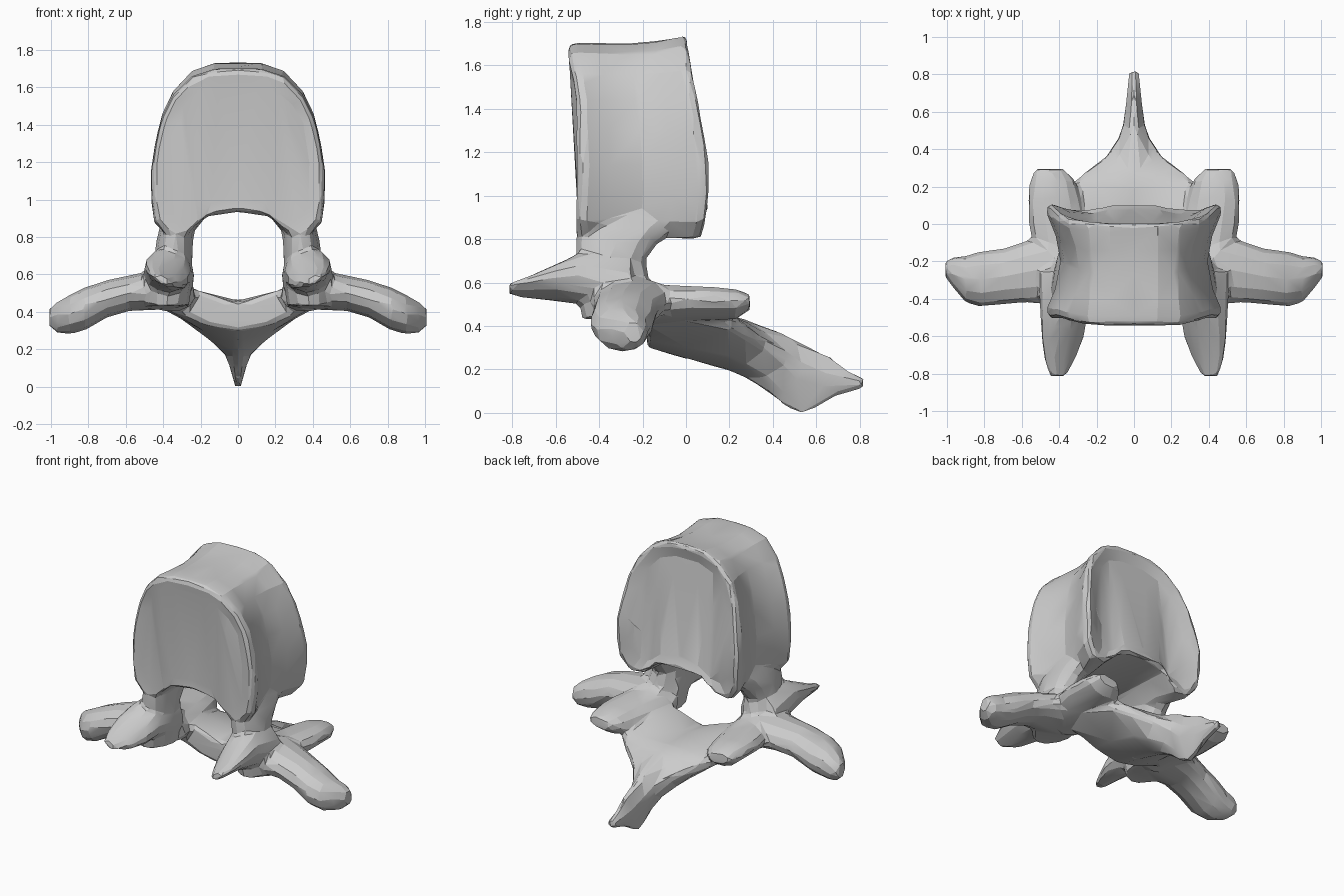
import bpy, bmesh, math
from mathutils import Vector

cube = bpy.data.objects.get("Cube")
if cube:
    bpy.data.objects.remove(cube)

bone = bpy.data.materials.new("bone_grey")
bone.use_nodes = True
bone.diffuse_color = (0.6, 0.6, 0.6, 1)
bone.node_tree.nodes["Principled BSDF"].inputs["Base Color"].default_value = (0.6, 0.6, 0.6, 1)

bm = bmesh.new()


def clamp(t):
    return max(0.0, min(1.0, t))


def loft(rings):
    """Skin a list of equal point rings into one closed solid."""
    part = bmesh.new()
    rows = [[part.verts.new(p) for p in ring] for ring in rings]
    for a, b in zip(rows, rows[1:]):
        for i in range(len(a)):
            j = (i + 1) % len(a)
            part.faces.new((a[i], a[j], b[j], b[i]))
    part.faces.new(rows[0])
    part.faces.new(rows[-1])
    bmesh.ops.triangulate(part, faces=part.faces[:])
    bmesh.ops.recalc_face_normals(part, faces=part.faces[:])
    mesh = bpy.data.meshes.new("part")
    part.to_mesh(mesh)
    part.free()
    bm.from_mesh(mesh)
    bpy.data.meshes.remove(mesh)


def limb_pair(axis, stations, tilt=0, sides=12):
    """Mirrored limbs: each station is centre x, y, z and two radii across the axis."""
    u, v = [i for i in range(3) if i != axis]
    c, s = math.cos(math.radians(tilt)), math.sin(math.radians(tilt))
    for side in (1, -1):
        rings = []
        for x, y, z, ru, rv in stations:
            ring = []
            for k in range(sides):
                a = math.tau * k / sides
                p, q = ru * math.cos(a), rv * math.sin(a)
                point = Vector((x, y, z))
                point[u] += p * c - q * s
                point[v] += p * s + q * c
                point.x *= side
                ring.append(point)
            rings.append(ring)
        loft(rings)


# Main body: arched outline carried from front to rear, waisted between the rims
half = [(0, 1.705), (.13, 1.7), (.25, 1.66), (.35, 1.56), (.41, 1.44), (.445, 1.3),
        (.468, 1.14), (.465, 1.0), (.45, .88), (.38, .8), (.28, .81), (.17, .91), (0, .935)]
outline = half + [(-x, z) for x, z in half[-2:0:-1]]


def body_ring(f, waist, inset):
    ring = []
    for x, z in outline:
        pull = waist * clamp((abs(x) - .2) / .2)
        x -= math.copysign(pull, x)
        up = clamp((z - 1.3) / .4)
        z += up * (.04 * f ** 4 - .1 * waist)
        front = -.505 - .04 * clamp((z - 1.5) / .15)
        rear = .108 - .1 * clamp((z - 1.15) / .58) - .03 * clamp((.95 - z) / .15)
        ring.append((x * (1 - inset), front + (rear - front) * f,
                     1.25 + (z - 1.25) * (1 - inset)))
    return ring


loft([body_ring(*s) for s in (
    (.015, 0, .16), (0, 0, .06), (.02, 0, .02), (.08, 0, 0), (.25, .045, 0), (.5, .075, 0),
    (.72, .05, 0), (.92, 0, 0), (.98, 0, .01), (1, 0, .05), (.96, 0, .2))])

# Pillars joining the body to the arch
limb_pair(2, [(.38, -.31, .43, .12, .17), (.37, -.33, .58, .13, .17),
              (.345, -.345, .7, .1, .16), (.338, -.32, .78, .098, .19),
              (.325, -.27, .85, .095, .23), (.29, -.25, .98, .08, .2)])

# Side wings
limb_pair(0, [(.3, -.28, .52, .18, .1), (.45, -.24, .515, .2, .105), (.58, -.255, .5, .165, .095),
              (.7, -.28, .47, .15, .1), (.82, -.295, .415, .15, .115),
              (.9, -.295, .385, .125, .105), (.965, -.26, .37, .085, .085),
              (1.01, -.24, .37, .04, .05)])

# Forward joint prongs
limb_pair(1, [(.37, -.25, .58, .14, .14), (.375, -.48, .62, .13, .12),
              (.38, -.6, .6, .125, .075), (.395, -.72, .578, .095, .04),
              (.41, -.82, .57, .045, .02)], tilt=26)

# Rear joint pads
limb_pair(1, [(.37, -.25, .5, .15, .1), (.41, 0, .505, .155, .08), (.425, .13, .505, .145, .075),
              (.435, .23, .5, .125, .07), (.45, .295, .51, .08, .035)], tilt=8)

# Arch plate tapering into the rear spine: y, half width, ridge, edge, edge depth, keel
rings = []
for y, w, ridge, edge, depth, keel in (
        (-.18, .38, .45, .59, .18, .3), (0, .42, .465, .56, .14, .25),
        (.2, .35, .45, .46, .07, .195), (.27, .27, .43, .41, .06, .165),
        (.36, .15, .395, .34, .05, .11), (.46, .082, .36, .28, .06, .03),
        (.53, .058, .32, .23, .08, -.005), (.6, .048, .285, .2, .08, .025),
        (.66, .042, .265, .18, .05, .06), (.7, .038, .215, .17, .04, .08),
        (.82, .026, .16, .15, .02, .115)):
    low = edge - depth
    right = [(.02, ridge), (w * .55, ridge + (edge - ridge) * .45), (w, edge), (w * .98, low),
             (max(.024, w * .45), keel + (low - keel) * .3), (.02, keel)]
    rings.append([(x, y, z) for x, z in right] + [(-x, y, z) for x, z in reversed(right)])
loft(rings)

# Fuse the parts into one bone, soften the joins, then reduce to broad facets
mesh = bpy.data.meshes.new("vertebra")
bm.to_mesh(mesh)
bm.free()
vertebra = bpy.data.objects.new("vertebra", mesh)
bpy.context.collection.objects.link(vertebra)
fuse = vertebra.modifiers.new("fuse", "REMESH")
fuse.mode = "VOXEL"
fuse.voxel_size = .014
soften = vertebra.modifiers.new("soften", "SMOOTH")
soften.factor = .5
soften.iterations = 9
facet = vertebra.modifiers.new("facet", "DECIMATE")
facet.ratio = .025
facet.use_symmetry = True
facet.symmetry_axis = "X"
graph = bpy.context.evaluated_depsgraph_get()
final = bpy.data.meshes.new_from_object(vertebra.evaluated_get(graph))
vertebra.modifiers.clear()
vertebra.data = final
bpy.data.meshes.remove(mesh)
final.name = "vertebra"

final.materials.clear()
final.materials.append(bone)
bpy.ops.object.select_all(action="DESELECT")
vertebra.select_set(True)
bpy.context.view_layer.objects.active = vertebra
bpy.ops.object.shade_smooth_by_angle(angle=math.radians(15))
